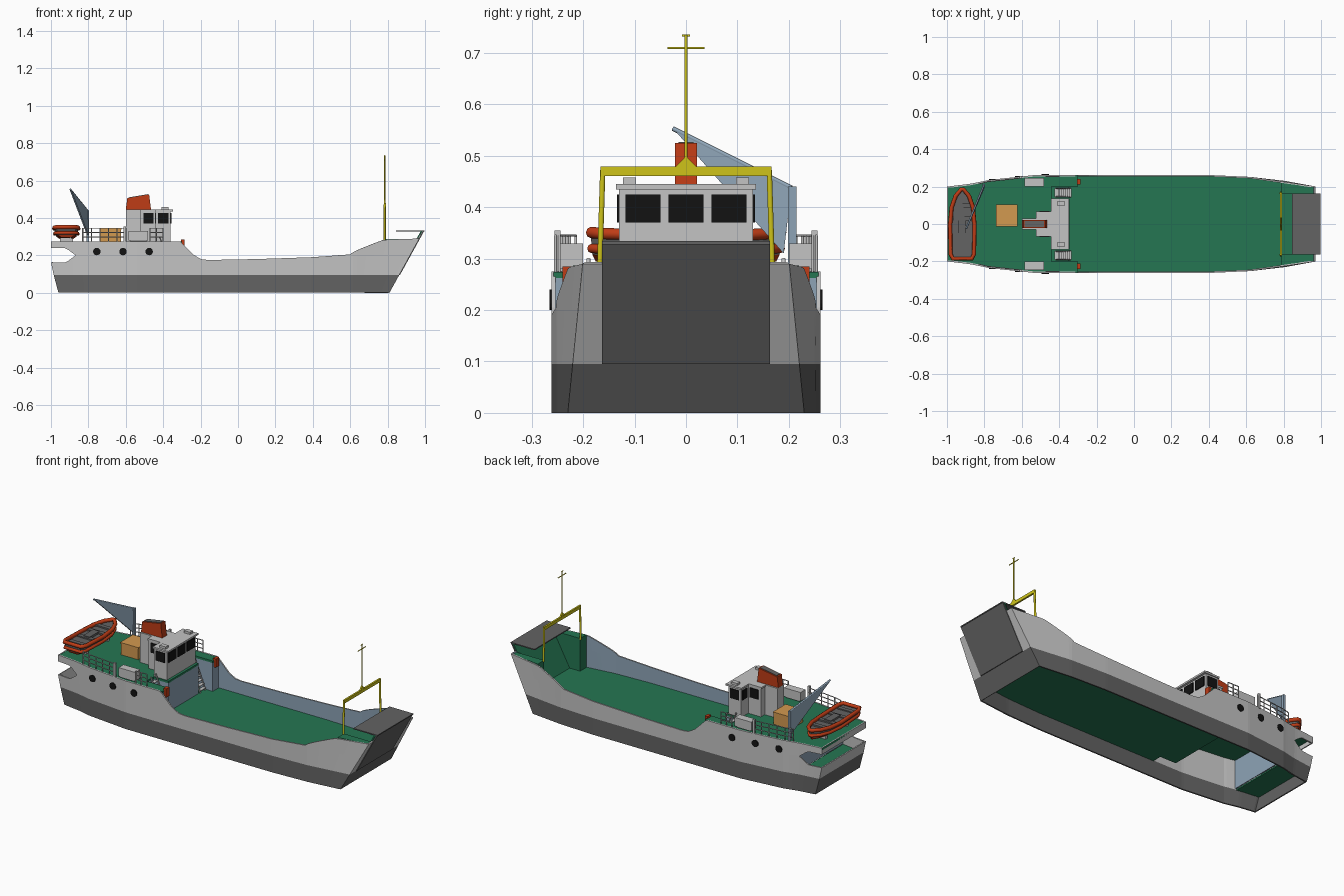
import bpy, bmesh, math
from mathutils import Vector

cube = bpy.data.objects.get("Cube")
if cube:
    bpy.data.objects.remove(cube)


def material(name, r, g, b):
    m = bpy.data.materials.new(name)
    m.use_nodes = True
    m.diffuse_color = (r, g, b, 1)
    m.node_tree.nodes["Principled BSDF"].inputs["Base Color"].default_value = (r, g, b, 1)
    return m


GREY = material("light_grey", .55, .55, .55)
DARK = material("dark_grey", .125, .125, .125)
GREEN = material("deck_green", .018, .18, .085)
BLUE = material("steel_blue", .27, .37, .47)
RED = material("orange_red", .52, .045, .008)
TAN = material("crate_tan", .65, .32, .08)
YELLOW = material("mast_yellow", .62, .55, .01)
BLACK = material("glass_black", .006, .006, .006)


def finish(name, bm, *mats):
    me = bpy.data.meshes.new(name)
    bm.to_mesh(me)
    bm.free()
    for m in mats:
        me.materials.append(m)
    ob = bpy.data.objects.new(name, me)
    bpy.context.collection.objects.link(ob)
    return ob


def loft(name, rings, mat, cap=True):
    """Join closed rings of points into a skin."""
    bm = bmesh.new()
    vs = [[bm.verts.new(p) for p in ring] for ring in rings]
    n = len(rings[0])
    for a, b in zip(vs, vs[1:]):
        for i in range(n):
            j = (i + 1) % n
            bm.faces.new((a[i], a[j], b[j], b[i]))
    if cap:
        bm.faces.new(vs[0][::-1])
        bm.faces.new(vs[-1])
    bmesh.ops.recalc_face_normals(bm, faces=bm.faces)
    return finish(name, bm, mat)


def prism(name, pts, z0, z1, mat):
    return loft(name, [[(x, y, z) for x, y in pts] for z in (z0, z1)], mat)


def box(name, x0, x1, y0, y1, z0, z1, mat):
    return prism(name, [(x0, y0), (x1, y0), (x1, y1), (x0, y1)], z0, z1, mat)


def tube(name, pts, r, mat, cyclic=False, res=1):
    cu = bpy.data.curves.new(name, 'CURVE')
    cu.dimensions = '3D'
    cu.bevel_depth, cu.bevel_resolution, cu.use_fill_caps = r, res, True
    sp = cu.splines.new('POLY')
    sp.points.add(len(pts) - 1)
    for p, q in zip(sp.points, pts):
        p.co = (*q, 1)
    sp.use_cyclic_u = cyclic
    cu.materials.append(mat)
    ob = bpy.data.objects.new(name, cu)
    bpy.context.collection.objects.link(ob)
    return ob


def interp(table, x):
    if x <= table[0][0]:
        return table[0][1]
    for (a, p), (b, q) in zip(table, table[1:]):
        if x <= b:
            return p + (q - p) * (x - a) / (b - a)
    return table[-1][1]


# Hull plan, sheer line and raked ends
PLAN = [(-.96, .2), (-.86, .215), (-.78, .235), (-.53, .262), (.4, .262), (.62, .252), (.81, .23)]
SHEER = [(-.31, .275), (-.28, .245), (-.24, .205), (-.2, .18), (-.16, .175), (.1, .18), (.4, .19),
         (.6, .205), (.707, .283), (.81, .29)]
BAND, RAMP = .095, .163


def hull_point(u, z, s):
    bow = max(0, (u - .62) / .19)
    stern = max(0, (-.8 - u) / .16)
    x = u + bow * .55 * z - .04 * stern * min(z / .15, 1)
    return Vector((x, s * (interp(PLAN, u) - .1 * z * bow), z))


def hull_rows(u):
    top = interp(SHEER, u)
    mid = .2 if top > .22 else (BAND + top) / 2
    gap = .038 * math.sqrt(min(1, max(0, (-.865 - u) / .035)))
    return [0, BAND, mid - gap, mid + gap, top]


bm = bmesh.new()


def panel(pts, mat, flip=False):
    f = bm.faces.new([bm.verts.new(p) for p in (pts[::-1] if flip else pts)])
    f.material_index = mat


STEPS = 118
us = [-.96 + 1.77 * i / STEPS for i in range(STEPS + 1)]
for s in (-1, 1):
    for a, b in zip(us, us[1:]):
        ra, rb = hull_rows(a), hull_rows(b)
        for k in (0, 1, 3):
            upper = 0 if a > -.31 else 2
            panel([hull_point(a, ra[k], s), hull_point(b, rb[k], s),
                   hull_point(b, rb[k + 1], s), hull_point(a, ra[k + 1], s)],
                  1 if k == 0 else upper, s > 0)
    # bow shoulders beside the ramp
    lo, hi = hull_point(.81, BAND, s), hull_point(.81, .29, s)
    panel([(lo.x, s * RAMP, BAND), lo, hi, (hi.x, s * RAMP, .29)], 0, s < 0)
for u, spans in ((.81, [(0, BAND, 1)]), (-.96, [(0, BAND, 1), (BAND, .162, 2), (.238, .275, 2)])):
    for z0, z1, m in spans:
        panel([hull_point(u, z0, -1), hull_point(u, z0, 1),
               hull_point(u, z1, 1), hull_point(u, z1, -1)], m, u < 0)
bmesh.ops.remove_doubles(bm, verts=bm.verts, dist=.0005)
hull = finish("hull", bm, GREY, DARK, GREY, BLUE, DARK, GREY)
solid = hull.modifiers.new("plating", 'SOLIDIFY')
solid.thickness, solid.offset, solid.material_offset = .008, -1, 3


def deck(name, u0, u1, z, thick, extra=()):
    inner = [u for u in us if u0 < u < u1]
    half = [hull_point(u, z, 1) for u in [u0] + inner + [u1]]
    half = [(p.x, p.y - .004) for p in half] + list(extra)
    return prism(name, half + [(x, -y) for x, y in half[::-1]], z - thick, z, GREEN)


# Decks and bulkheads
deck("cargo_deck", -.34, .805, .1, .008)
box("cargo_deck_recess", -.44, -.335, -.2, .2, .092, .1, GREEN)
deck("stern_deck", -.955, -.84, .1, .008)
WELL = [(-.3, .2), (-.44, .2), (-.44, .135), (-.345, .135)]
deck("upper_deck", -.96, -.3, .274, .012, WELL)
box("stern_bulkhead", -.845, -.84, -.22, .22, .1, .265, BLUE)
box("centre_bulkhead", -.35, -.345, -.135, .135, .1, .263, BLUE)
for s in (-1, 1):
    def side(name, x0, x1, y0, y1, z0, z1, mat):
        return box(name, x0, x1, s * y0, s * y1, z0, z1, mat)
    side("front_bulkhead", -.305, -.3, .2, .257, .1, .264, BLUE)
    side("well_outer_wall", -.44, -.3, .2, .204, .1, .264, BLUE)
    side("well_inner_wall", -.44, -.345, .131, .135, .1, .264, BLUE)
    side("well_back_wall", -.444, -.44, .135, .2, .1, .264, BLUE)
    # stairs down to the cargo deck
    for y in (.145, .19):
        tube("stair_rail", [(-.42, s * y, .3), (-.34, s * y, .1)], .004, GREY)
    for i in range(8):
        t = (i + .5) / 8
        side("stair_tread", -.43 + .08 * t, -.41 + .08 * t, .145, .19,
             .272 - .17 * t, .276 - .17 * t, GREY)
    # bow side decks
    plan_lo = [(.785, RAMP), (.85, RAMP), (.85, .2), (.785, .222)]
    plan_hi = [(.785, RAMP), (.962, RAMP), (.962, .196), (.785, .22)]
    loft("bow_side_deck", [[(x, s * y, z) for x, y in p] for p, z in ((plan_lo, .1), (plan_hi, .287))], GREEN)
    # portholes, fire boxes, deck lockers and lamp posts
    for x in (-.755, -.615, -.475):
        y = s * interp(PLAN, x)
        ring = [(x + .02 * math.cos(a * math.pi / 8), .02 * math.sin(a * math.pi / 8) + .22) for a in range(16)]
        loft("porthole", [[(px, y + d, pz) for px, pz in ring] for d in (-.004, .004)], BLACK)
    side("fire_box", -.305, -.287, .21, .24, .235, .285, RED)
    side("deck_locker", -.585, -.48, .2, .245, .28, .33, GREY)
    side("locker_base", -.575, -.49, .205, .24, .272, .28, DARK)
    side("lamp_post", -.612, -.6, .244, .256, .27, .355, GREY)
    # railings
    for x0, x1 in ((-.83, -.6), (-.47, -.4)):
        n = max(2, round((x1 - x0) / .045))
        line = [(x0 + (x1 - x0) * i / n, s * (interp(PLAN, x0 + (x1 - x0) * i / n) - .008)) for i in range(n + 1)]
        for x, y in line:
            tube("rail_post", [(x, y, .27), (x, y, .345)], .003, GREY)
        for z in (.298, .322, .345):
            tube("rail_bar", [(x, y, z) for x, y in line], .0025, GREY)

# Bow ramp with its folded flap
rx = lambda z: .81 + .55 * z
for name, off, mat in (("bow_ramp", .004, DARK), ("ramp_inner_face", -.006, GREEN)):
    loft(name, [[(rx(z) + off - d, y, z) for d, y in ((0, -RAMP), (0, RAMP), (.008, RAMP), (.008, -RAMP))]
                for z in (BAND, .33)], mat)
box("ramp_flap", .845, .997, -RAMP, RAMP, .328, .334, DARK)

# Wheelhouse
box("wheelhouse_front", -.44, -.36, -.13, .13, .272, .435, GREY)
box("wheelhouse_rear", -.52, -.44, -.065, .065, .272, .435, GREY)
box("funnel_trunk", -.6, -.52, -.03, .03, .272, .445, GREY)
box("wheelhouse_roof", -.445, -.347, -.136, .136, .435, .445, GREY)
box("rear_roof", -.525, -.445, -.068, .068, .435, .445, GREY)
for y in (-.084, 0, .084):
    box("front_window", -.362, -.355, y - .034, y + .034, .37, .425, BLACK)
for s in (-1, 1):
    box("side_window", -.428, -.372, s * .127, s * .134, .37, .425, BLACK)
    box("rear_side_window", -.505, -.452, s * .062, s * .069, .37, .425, BLACK)
    box("wing_rear_window", -.444, -.437, s * .078, s * .12, .37, .425, BLACK)
    box("roof_locker", -.41, -.372, s * .097, s * .123, .445, .458, GREY)

# Funnel
loft("funnel", [[(x, y, z) for x, z in ((-.6, .443), (-.465, .443), (-.475, .525), (-.592, .505))]
                for y in (-.021, .021)], RED)
loft("funnel_cap", [[(x, y, z) for x, z in ((-.585, .506), (-.482, .5235), (-.482, .527), (-.585, .5095))]
                    for y in (-.015, .015)], DARK)

# Cargo crate
box("crate", -.735, -.625, -.01, .1, .272, .345, TAN)
box("crate_lid", -.738, -.622, -.013, .103, .338, .345, TAN)

# Crane: post and triangular jib
box("crane_post", -.81, -.797, .198, .215, .272, .44, BLUE)
tip, top, foot = Vector((-.897, -.025, .553)), Vector((-.804, .205, .438)), Vector((-.804, .19, .31))
loft("crane_jib", [[p + Vector((d, 0, 0)) for p in (tip, top, foot)] for d in (-.004, .004)], BLUE)
tube("jib_edge", [tip, top], .005, BLUE)

# Signal gantry and mast
for s in (-1, 1):
    tube("gantry_leg", [(.785, s * .168, .28), (.785, s * .162, .472)], .006, YELLOW)
box("gantry_beam", .78, .79, -.166, .166, .461, .479, YELLOW)
loft("mast_foot", [[(x, y, z) for y, z in ((-.02, .479), (.02, .479), (0, .5))] for x in (.781, .789)], YELLOW)
tube("mast", [(.785, 0, .479), (.785, 0, .735)], .0035, YELLOW)
tube("mast_yard", [(.785, -.036, .71), (.785, .036, .71)], .0025, YELLOW)
tube("mast_top", [(.785, -.008, .734), (.785, .008, .734)], .0025, YELLOW)

# Lifeboat
BX = -.918
BEAM = [(-.185, .05), (-.16, .062), (0, .064), (.09, .056), (.15, .035), (.185, .006)]


def boat_ring(scale, z, lift):
    pts = [(BX + w * scale, y * (.9 + .1 * scale), z + lift * (y / .185) ** 2) for y, w in BEAM]
    return pts + [(2 * BX - x, y, h) for x, y, h in pts[::-1]]


loft("lifeboat_hull", [boat_ring(.5, .285, .01), boat_ring(.85, .3, .008)], RED)
loft("lifeboat_side", [boat_ring(.85, .3, .008), boat_ring(1, .335, .006)], DARK)
tube("lifeboat_rim", boat_ring(1.02, .343, .008), .011, RED, True, 2)
tube("lifeboat_fender", boat_ring(.97, .314, .006), .009, RED, True, 2)
for y in (-.14, -.06, .03, .1):
    box("lifeboat_bench", BX - .05, BX + .05, y - .012, y + .012, .335, .346, DARK)
box("lifeboat_engine_cover", BX - .02, BX + .02, -.06, .03, .335, .35, DARK)
for y in (-.1, .09):
    box("lifeboat_cradle", BX - .035, BX + .035, y - .008, y + .008, .27, .3, GREY)
